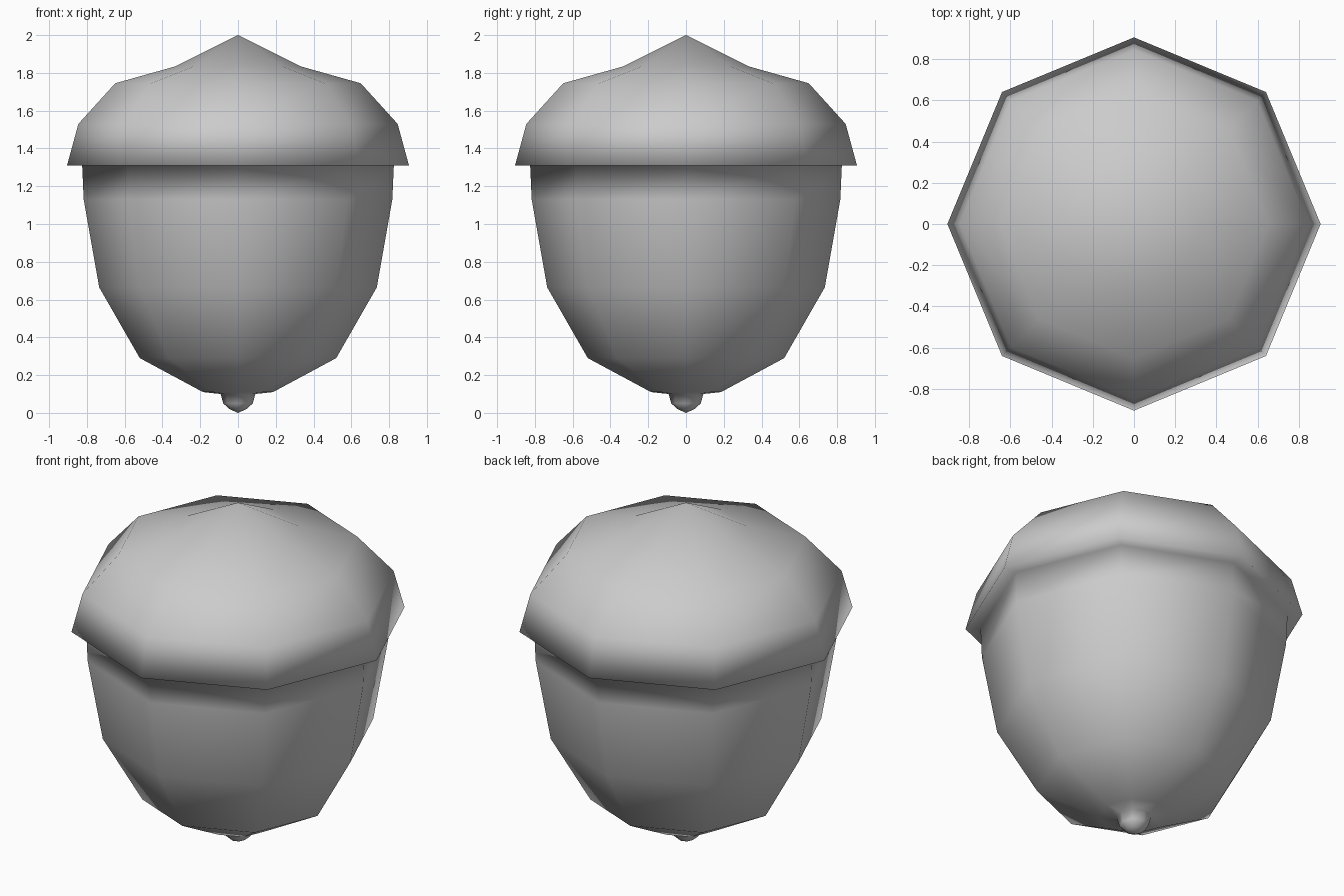
import bpy, bmesh
from math import cos, sin, pi

if "Cube" in bpy.data.objects:
    bpy.data.objects.remove(bpy.data.objects["Cube"])

SIDES = 8

# Outline (radius, height) from the bottom tip up to the cap point
profile = [
    (0, 0),                                             # tip
    (0.045, 0.02), (0.078, 0.05), (0.092, 0.10),        # nub
    (0.185, 0.11), (0.52, 0.29), (0.735, 0.665),        # nut
    (0.817, 1.13), (0.825, 1.31),
    (0.905, 1.31),                                      # cap rim
    (0.845, 1.53), (0.65, 1.745), (0.33, 1.835),        # cap dome
    (0, 2.0),                                           # cap point
]

bm = bmesh.new()
bottom = bm.verts.new((0, 0, profile[0][1]))
top = bm.verts.new((0, 0, profile[-1][1]))
rings = [[bm.verts.new((r * cos(2 * pi * i / SIDES), r * sin(2 * pi * i / SIDES), z))
          for i in range(SIDES)] for r, z in profile[1:-1]]

# Skin the rings and close both ends with triangle fans
for i in range(SIDES):
    j = (i + 1) % SIDES
    bm.faces.new((bottom, rings[0][j], rings[0][i]))
    for a, b in zip(rings, rings[1:]):
        bm.faces.new((a[i], a[j], b[j], b[i]))
    bm.faces.new((rings[-1][i], rings[-1][j], top))

for f in bm.faces:
    f.smooth = True
bmesh.ops.recalc_face_normals(bm, faces=bm.faces)

mesh = bpy.data.meshes.new("acorn")
bm.to_mesh(mesh)
bm.free()
bpy.context.collection.objects.link(bpy.data.objects.new("acorn", mesh))
